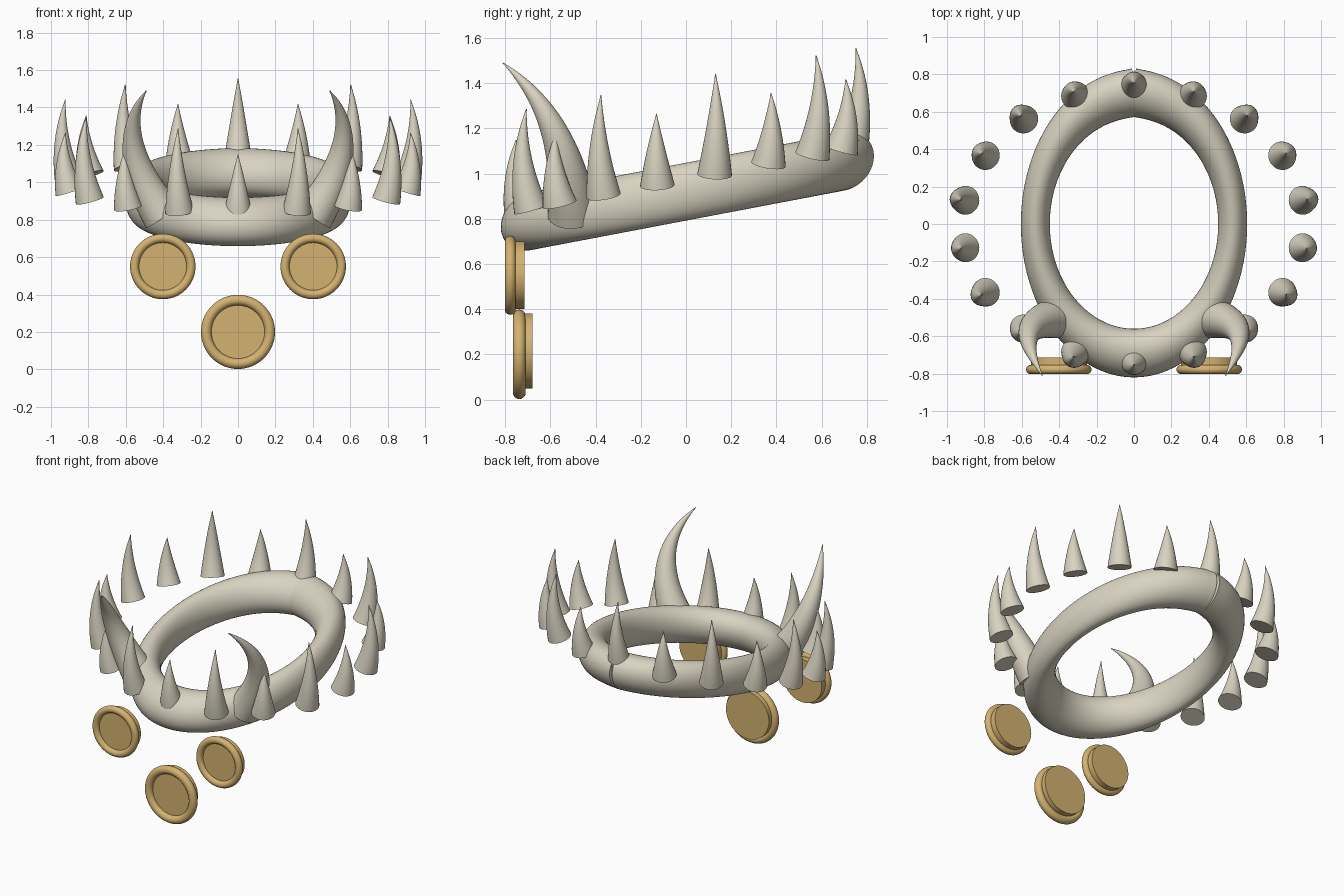
import bpy, bmesh, math
from mathutils import Vector

if "Cube" in bpy.data.objects:
    bpy.data.objects.remove(bpy.data.objects["Cube"])


def material(name, rgb):
    m = bpy.data.materials.new(name)
    m.diffuse_color = (*rgb, 1)
    m.use_nodes = True
    m.node_tree.nodes["Principled BSDF"].inputs["Base Color"].default_value = m.diffuse_color
    return m


BONE = material("bone", (0.69, 0.65, 0.53))
GOLD = material("gold", (0.66, 0.45, 0.165))


def loft(name, rings, mat, caps=True):
    """Skin a list of closed point rings into one smooth object."""
    bm = bmesh.new()
    vs = [[bm.verts.new(p) for p in r] for r in rings]
    n = len(rings[0])
    for a, b in zip(vs, vs[1:]):
        for i in range(n):
            j = (i + 1) % n
            bm.faces.new((a[i], a[j], b[j], b[i]))
    if caps:
        bm.faces.new(vs[0][::-1])
        bm.faces.new(vs[-1])
    bmesh.ops.recalc_face_normals(bm, faces=bm.faces[:])
    me = bpy.data.meshes.new(name)
    bm.to_mesh(me)
    bm.free()
    ob = bpy.data.objects.new(name, me)
    bpy.context.collection.objects.link(ob)
    finish(ob, mat)
    return ob


def finish(ob, mat):
    ob.data.materials.clear()
    ob.data.materials.append(mat)
    bpy.ops.object.select_all(action='DESELECT')
    ob.select_set(True)
    bpy.context.view_layer.objects.active = ob
    bpy.ops.object.shade_smooth_by_angle(angle=math.radians(40))


def horn(name, ctrl, radius, power, steps=16, sides=28):
    """Tapered spike along a cubic Bezier."""
    p0, p1, p2, p3 = [Vector(p) for p in ctrl]
    rings = []
    for k in range(steps + 1):
        u = k / steps
        w = 1 - u
        c = p0*w**3 + p1*3*w*w*u + p2*3*w*u*u + p3*u**3
        d = ((p1-p0)*w*w + (p2-p1)*2*w*u + (p3-p2)*u*u).normalized()
        a = d.cross(Vector((0, 1, 0))).normalized()
        b = d.cross(a)
        r = max(radius * w**power, 0.002)
        rings.append([c + (a*math.cos(q) + b*math.sin(q)) * r
                      for q in (2*math.pi*i/sides for i in range(sides))])
    return loft(name, rings, BONE)


SLOPE = 0.19

# Tilted oval band, thicker at front and back, with a small seam at the back
rings = []
N, M = 128, 40
for k in range(N + 1):
    t = 2 * math.pi * k / N
    ring = []
    for i in range(M):
        q = 2 * math.pi * i / M
        c, s = math.cos(q), math.sin(q)
        x = math.sin(t) * (0.5275 + 0.0775*c)
        y = math.cos(t) * (0.69 + 0.13*c)
        if y > 0:
            y += 0.012 * math.exp(-abs(x) / 0.08)
        if k in (0, N):
            x += (1 if k == 0 else -1) * 0.01 * max(c, 0)
        ring.append((x, y, 0.92 + SLOPE*y + 0.128*s))
    rings.append(ring)
loft("crown_band", rings, BONE)

# Eighteen spikes on a wider oval, alternating tall and short
for k in range(18):
    t = math.radians(20 * k)
    out = Vector((math.sin(t), math.cos(t), 0))
    base = Vector((0.915*out.x, 0.73*out.y, 0))
    base.z = 0.972 + SLOPE * base.y
    h = 0.445 if k % 2 == 0 else 0.315
    up = Vector((0, 0, 1))
    mid = base + out*(0.15*h) + up*(h/2)      # quadratic control point
    tip = base + out*0.022 + up*h
    horn(f"spike_{k + 1}",
         (base, base.lerp(mid, 2/3), tip.lerp(mid, 2/3), tip), 0.077, 0.92)

# Two long curved front horns
for s, side in ((1, "right"), (-1, "left")):
    pts = [(0.40, -0.50, 0.82), (0.56, -0.52, 1.05),
           (0.625, -0.58, 1.30), (0.49, -0.81, 1.49)]
    horn("front_horn_" + side, [(s*x, y, z) for x, y, z in pts],
         0.112, 0.85, steps=28, sides=36)


def medallion(name, x, z, y, major, minor, disc_r, disc_z, back):
    """Round rim with a recessed disc behind it."""
    rot = (math.pi/2, 0, 0)
    bpy.ops.mesh.primitive_torus_add(location=(x, y, z), rotation=rot,
                                     major_radius=major, minor_radius=minor,
                                     major_segments=64, minor_segments=20)
    rim = bpy.context.object
    rim.name = name + "_rim"
    finish(rim, GOLD)
    bpy.ops.mesh.primitive_cylinder_add(vertices=64, radius=disc_r,
                                        depth=back - y, rotation=rot,
                                        location=(x, (y + back)/2, disc_z))
    disc = bpy.context.object
    disc.name = name + "_disc"
    finish(disc, GOLD)


# Three hanging medallions
for s, side in ((1, "right"), (-1, "left")):
    medallion("medallion_" + side, s*0.402, 0.55, -0.778,
              0.151, 0.024, 0.15, 0.55, -0.714)
medallion("medallion_centre", 0, 0.2, -0.738, 0.17, 0.028, 0.166, 0.215, -0.68)
